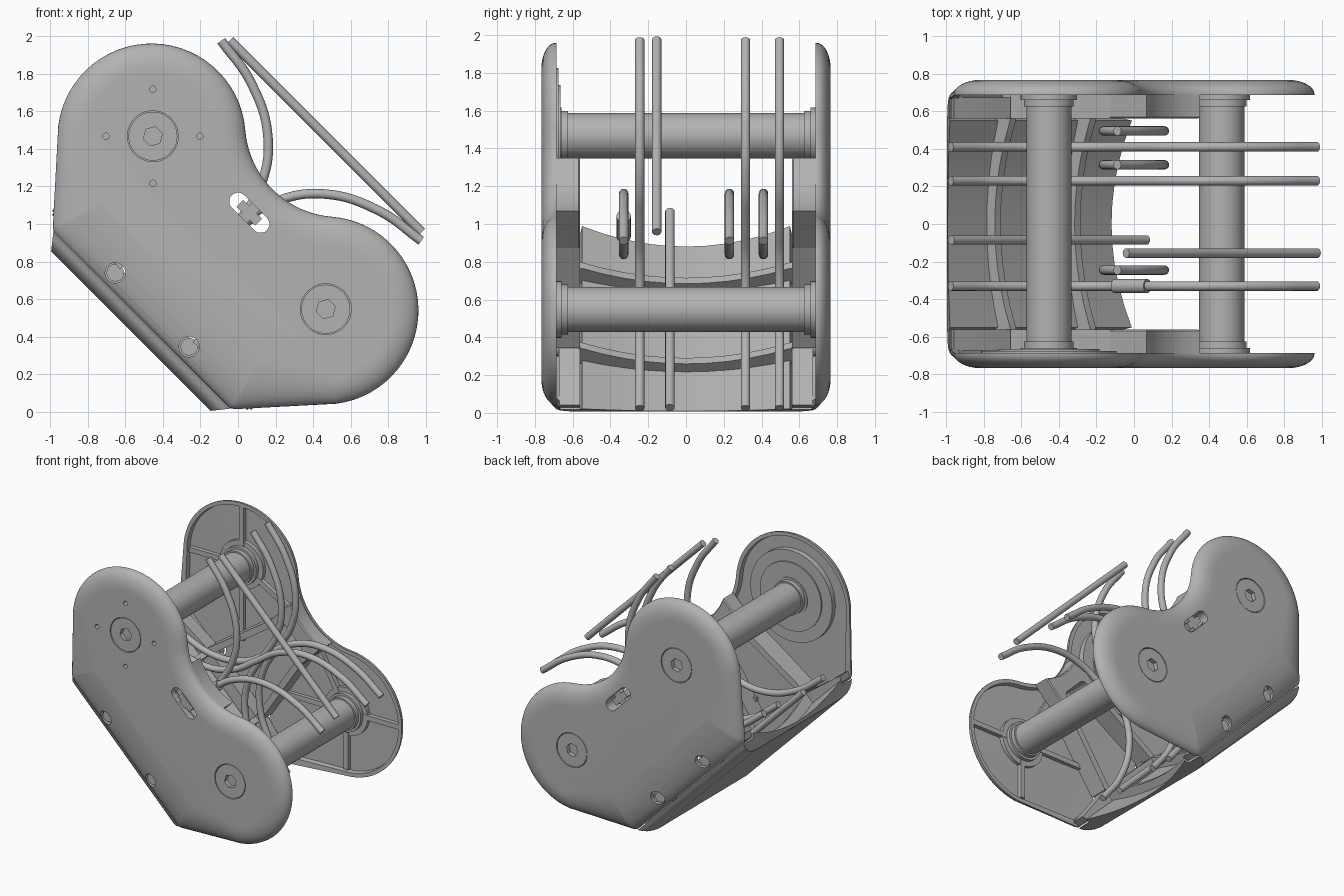
import bpy, bmesh
from math import sin, cos, pi, radians, sqrt
from mathutils import Matrix, Vector

if "Cube" in bpy.data.objects:
    bpy.data.objects.remove(bpy.data.objects["Cube"])

mat = bpy.data.materials.new("machined_grey")
mat.use_nodes = True
GREY = (0.45, 0.45, 0.45, 1)
mat.diffuse_color = GREY
mat.node_tree.nodes["Principled BSDF"].inputs["Base Color"].default_value = GREY

# Local frame: u runs along the body, v points to the waist, tilted 45 degrees
TILT = Matrix.Translation((0, 0, 1)) @ Matrix.Rotation(pi / 4, 4, 'Y')


def finish(name, me, sharp=32):
    me.materials.clear()
    me.materials.append(mat)
    me.shade_smooth()
    me.set_sharp_from_angle(angle=radians(sharp))
    ob = bpy.data.objects.new(name, me)
    ob.matrix_world = TILT
    bpy.context.scene.collection.objects.link(ob)
    return ob


def part(name, *solids):
    """Each solid is a list of rings, bridged in order and capped."""
    bm = bmesh.new()
    for rings in solids:
        loops = [[bm.verts.new(p) for p in ring] for ring in rings]
        n = len(loops[0])
        for a, b in zip(loops, loops[1:]):
            for i in range(n):
                j = (i + 1) % n
                bm.faces.new((a[i], a[j], b[j], b[i]))
        bm.faces.new(loops[0][::-1])
        bm.faces.new(loops[-1])
    bmesh.ops.recalc_face_normals(bm, faces=bm.faces)
    me = bpy.data.meshes.new(name)
    bm.to_mesh(me)
    bm.free()
    return finish(name, me)


def prism(pts, y0, y1):
    return [[(u, y, v) for u, v in pts] for y in (y0, y1)]


def arc(cu, cv, r, a0, a1, n):
    return [(cu + r * cos(radians(a0 + (a1 - a0) * i / n)),
             cv + r * sin(radians(a0 + (a1 - a0) * i / n))) for i in range(n + 1)]


def cyl(u, v, r, y0, y1, n=40):
    return prism(arc(u, v, r, 0, 360, n)[:-1], y0, y1)


def bar(a, b, w, y0, y1):
    a, b = Vector(a), Vector(b)
    d = (b - a).normalized() * w / 2
    s = Vector((-d.y, d.x))
    return prism([a + s, b + s, b - s, a - s], y0, y1)


def cut(ob, cutter):
    mod = ob.modifiers.new("cut", 'BOOLEAN')
    mod.operation, mod.solver, mod.object = 'DIFFERENCE', 'EXACT', cutter
    bpy.context.view_layer.update()
    deps = bpy.context.evaluated_depsgraph_get()
    me = bpy.data.meshes.new_from_object(ob.evaluated_get(deps))
    name = ob.name
    bpy.data.objects.remove(ob)
    return finish(name, me)


def tube(name, pts, r=0.025):
    cu = bpy.data.curves.new(name, 'CURVE')
    cu.dimensions = '3D'
    cu.bevel_depth, cu.bevel_resolution = r, 6
    cu.use_fill_caps, cu.resolution_u = True, 8
    sp = cu.splines.new('BEZIER')
    sp.bezier_points.add(len(pts) - 1)
    for bp, p in zip(sp.bezier_points, pts):
        bp.co = p
        bp.handle_left_type = bp.handle_right_type = 'AUTO'
    ob = bpy.data.objects.new(name + "_path", cu)
    bpy.context.scene.collection.objects.link(ob)
    bpy.context.view_layer.update()
    deps = bpy.context.evaluated_depsgraph_get()
    me = bpy.data.meshes.new_from_object(ob.evaluated_get(deps))
    bpy.data.objects.remove(ob)
    return finish(name, me, 60)


# Bean-shaped outline: waist arc, lobe arc, lower corner, mirrored
AU, AV = 0.65, 0.01
WAIST_V, WAIST_R = 0.7602, 0.5002
half = (arc(0, WAIST_V, WAIST_R, -90, -49.47, 8)
        + arc(0.65, 0, 0.5, 130.53, -38, 30)[1:]
        + [(0.705, -0.685), (0.685, -0.708), (0.655, -0.725)])
outline = half + [(-u, v) for u, v in half[:0:-1]]


def inset(pts, d):
    out = []
    for i, p in enumerate(pts):
        a, p, b = Vector(pts[i - 1]), Vector(p), Vector(pts[(i + 1) % len(pts)])
        e, f = (p - a).normalized(), (b - p).normalized()
        n1, n2 = Vector((e.y, -e.x)), Vector((f.y, -f.x))
        m = (n1 + n2).normalized()
        out.append(p + m * d / m.dot(n1))
    return out


def plate_ring(d, y, s):
    """The lower edge is rounded further in and drawn closer to the middle."""
    low = [p[1] < -0.6 for p in outline]
    return [(u, s * (y - 0.02 * (1 - d / 0.16) * k), v + 0.9 * d * k)
            for (u, v), k in zip(inset(outline, d), low)]


# Side plates with rounded outer edge and hollow inside
profile = [(0.035, 0.72), (0.03, 0.685), (0, 0.685)]
profile += [(0.14 * (1 - cos(t * pi / 16)), 0.69 + 0.076 * sin(t * pi / 16)) for t in range(9)]
profile += [(0.16, 0.766)]

for s, side in ((-1, "front"), (1, "back")):
    plate = part(side + "_plate", [plate_ring(d, y, s) for d, y in profile])
    slot = arc(0.085, 0.085, 0.047, -90, 90, 10) + arc(-0.085, 0.085, 0.047, 90, 270, 10)
    cuts = [prism(slot, s * 0.5, s * 0.8)]
    for m in (-1, 1):
        cuts += [cyl(m * AU, AV, 0.135, s * 0.6, s * 0.8, 48),
                 cyl(m * 0.278, -0.645, 0.054, s * 0.66, s * 0.8, 32)]
    if s < 0:
        cuts += [cyl(-AU + 0.25 * cos(a), AV + 0.25 * sin(a), 0.017, -0.69, -0.8, 16)
                 for a in [pi / 4 + k * pi / 2 for k in range(4)]]
    cutter = part("cutter", *cuts)
    cutter.hide_render = True
    cut(plate, cutter)

    # Waist block, open where the slot passes
    waist = [(u, WAIST_V - 0.006 - sqrt(WAIST_R ** 2 - u * u))
             for u in [-0.2 + 0.04 * i for i in range(11)]]
    waist += [(0.2, 0.02), (-0.2, 0.02)]
    block = part(side + "_waist_block", [
        [(u, s * y, v) for u, v in inset(waist, d)]
        for d, y in ((0.008, 0.56), (0, 0.568), (0, 0.69), (0.04, 0.725))])
    cut(block, cutter)
    bpy.data.objects.remove(cutter)
    part(side + "_slot_pin", bar((0, 0.03), (0, 0.14), 0.06, s * 0.69, s * 0.74),
         bar((-0.07, 0.085), (0.07, 0.085), 0.05, s * 0.69, s * 0.745))

    # Inner legs and lower beam
    part(side + "_lower_beam", prism([(-0.66, -0.715), (0.66, -0.715), (0.685, -0.67),
                                      (0.3, -0.61), (-0.3, -0.61), (-0.685, -0.67)],
                                     s * 0.56, s * 0.672))
    for m, end in ((-1, "upper"), (1, "lower")):
        tag = side + "_" + end
        part(tag + "_leg", bar((m * 0.165, 0.06), (m * 0.3, -0.61), 0.05, s * 0.56, s * 0.722))
        part(tag + "_bolt", cyl(m * 0.278, -0.645, 0.046, s * 0.64, s * 0.698, 32))

        # Hub collars and the socket head in the plate
        part(tag + "_collar", cyl(m * AU, AV, 0.132, s * 0.625, s * 0.67),
             cyl(m * AU, AV, 0.15, s * 0.66, s * 0.725))
        head = part(tag + "_axle_head", cyl(m * AU, AV, 0.13, s * 0.70, s * 0.764, 48))
        socket = part("cutter", cyl(m * AU, AV, 0.052, s * 0.73, s * 0.8, 6))
        cut(head, socket)
        bpy.data.objects.remove(socket)

        # Drum disc on one lobe, stiffening ribs on the others
        if s < 0 and m < 0:
            part(tag + "_drum_disc", cyl(-AU, AV, 0.36, -0.675, -0.725, 64),
                 cyl(-AU, AV, 0.27, -0.665, -0.70, 64))
        else:
            part(tag + "_ribs", cyl(m * AU, AV, 0.19, s * 0.69, s * 0.725), *[
                bar((m * AU, AV), (m * (AU + r * cos(radians(a))),
                                   AV + r * sin(radians(a))), 0.04, s * 0.687, s * 0.725)
                for a, r in ((45, 0.47), (-45, 0.46), (165, 0.5), (225, 0.6))])

# Axles
for m, end in ((-1, "upper"), (1, "lower")):
    part(end + "_axle", cyl(m * AU, AV, 0.12, -0.68, 0.68, 48))

# Bottom panel: rounded outside, dished inside, slanted ends
ys = [-0.55 + 0.11 * i for i in range(11)]
edge = [(0.56, -0.731), (0.678, -0.731), (0.668, -0.755), (0.645, -0.778),
        (0.605, -0.796), (0.55, -0.806)]
section = ([(y, -0.785 + 0.085 * (y / 0.55) ** 2) for y in ys] + edge
           + [(-y, v) for y, v in edge[::-1]])
part("bottom_panel", [[(m * (0.66 + 0.8 * (v + 0.73)), y, v) for y, v in section]
                      for m in (-1, 1)])

# Arched cross ribs in the panel
rib = [(y, -0.725 + 0.115 * (y / 0.55) ** 2) for y in ys]
rib = [(-0.57, -0.61)] + rib + [(0.57, -0.61), (0.57, -0.72), (0.3, -0.79), (-0.3, -0.79),
                                (-0.57, -0.72)]
for m, end in ((-1, "upper"), (1, "lower")):
    part(end + "_cross_rib", [[(m * 0.3 + d, y, v) for y, v in rib] for d in (-0.022, 0.022)])

# S-shaped guide rods, two mirrored sets, and two straight rods
wave = [(0.752, 0.626), (0.481, 0.58), (0.209, 0.435), (0.057, 0.226)]
wave = wave + [(0, 0)] + [(-u, -v) for u, v in wave[::-1]]
for m, rows in ((1, (0.41, 0.23, -0.33)), (-1, (0.495, 0.315, -0.245))):
    for y in rows:
        tube("curved_rod", [(m * u, y, v) for u, v in wave])
tube("upper_straight_rod", [(-0.72, -0.155, 0.66), (0.72, -0.155, 0.66)])
tube("lower_straight_rod", [(-0.735, -0.085, -0.64), (0.735, -0.085, -0.64)])
tube("rod_sleeve", [(0.02, -0.33, 0.08), (-0.025, -0.33, -0.12)], 0.038)
